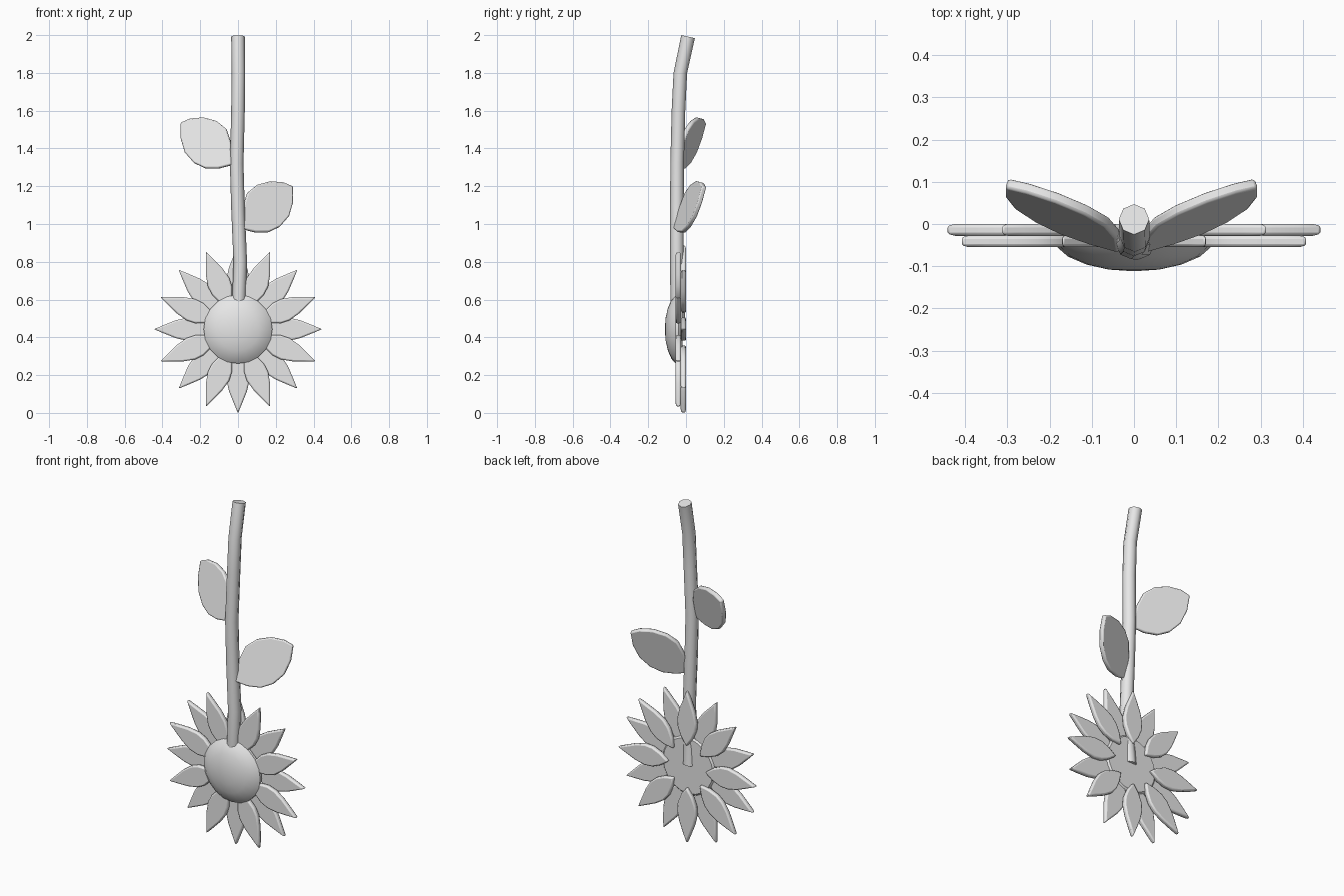
import bpy, bmesh, math
from mathutils import Matrix, Vector

cube = bpy.data.objects.get("Cube")
if cube:
    bpy.data.objects.remove(cube)

grey = bpy.data.materials.new("light_grey")
grey.use_nodes = True
grey.diffuse_color = (0.8, 0.8, 0.8, 1)
grey.node_tree.nodes["Principled BSDF"].inputs["Base Color"].default_value = (0.8, 0.8, 0.8, 1)

FLOWER = Vector((0, 0, 0.443))


def finish(name, bm, angle, bevel=0):
    """Turn a bmesh into a shaded object, optionally with softened rims."""
    bmesh.ops.recalc_face_normals(bm, faces=bm.faces)
    mesh = bpy.data.meshes.new(name)
    bm.to_mesh(mesh)
    bm.free()
    mesh.materials.append(grey)
    obj = bpy.data.objects.new(name, mesh)
    bpy.context.collection.objects.link(obj)
    if bevel:
        mod = obj.modifiers.new("soft_rim", "BEVEL")
        mod.width, mod.segments = bevel, 2
        mod.limit_method, mod.angle_limit = "ANGLE", math.radians(60)
    bpy.ops.object.select_all(action="DESELECT")
    bpy.context.view_layer.objects.active = obj
    obj.select_set(True)
    bpy.ops.object.shade_smooth_by_angle(angle=math.radians(angle))
    return obj


def loft(rings):
    """Skin a list of equal rings and cap both ends."""
    bm = bmesh.new()
    loops = [[bm.verts.new(p) for p in ring] for ring in rings]
    n = len(loops[0])
    for a, b in zip(loops, loops[1:]):
        for i in range(n):
            j = (i + 1) % n
            bm.faces.new((a[i], a[j], b[j], b[i]))
    bm.faces.new(loops[0])
    bm.faces.new(loops[-1])
    return bm


def slab(outline, offset):
    """Flat plate of the outline, thickened both ways along offset."""
    return loft([[Vector(p) + offset * s for p in outline] for s in (-1, 1)])


# Petals: two staggered layers of eight
half = [(0.17, 0.036), (0.22, 0.057), (0.27, 0.061), (0.33, 0.047), (0.39, 0.023)]
profile = [(0.12, 0)] + half + [(0.445, 0)] + [(r, -w) for r, w in reversed(half)]
for i in range(16):
    layer, y = ("back", -0.014) if i % 2 == 0 else ("front", -0.041)
    bm = slab([(r, y, w) for r, w in profile], Vector((0, 0.014, 0)))
    turn = Matrix.Rotation(-i * math.tau / 16, 4, "Y")
    bm.transform(Matrix.Translation(FLOWER) @ turn)
    finish(f"{layer}_petal_{i // 2 + 1}", bm, 40, 0.008)

# Domed flower centre
dome = [(0.16, -0.018), (0.182, -0.04), (0.182, -0.055), (0.157, -0.077),
        (0.113, -0.096), (0.06, -0.108), (0.015, -0.111)]
rings = [[FLOWER + Vector((r * math.cos(a), y, r * math.sin(a)))
          for a in (k * math.tau / 20 for k in range(20))] for r, y in dome]
finish("flower_centre", loft(rings), 40)

# Bent eight-sided stem, with the top end cut at a slant
path = [(0, -0.036, 0.45), (0.005, -0.047, 0.6), (0.012, -0.048, 0.8), (0, -0.048, 1.08),
        (-0.007, -0.047, 1.32), (0, -0.04, 1.6), (0.002, -0.03, 1.8), (0, 0.011, 1.992)]
rings = []
for x, y, z in path:
    slant = 0.22 if z > 1.9 else 0
    rings.append([(x + 0.036 * math.cos(a), y + 0.036 * math.sin(a),
                   z - slant * 0.036 * math.sin(a))
                  for a in (k * math.tau / 8 for k in range(8))])
finish("stem", loft(rings), 50)

# Leaves: the same tilted plate, mirrored and raised for the right one
leaf = [(0.02, 0.975), (0.09, 0.957), (0.16, 0.957), (0.22, 0.985), (0.268, 1.04),
        (0.29, 1.115), (0.29, 1.197), (0.24, 1.219), (0.17, 1.225), (0.1, 1.206),
        (0.05, 1.165), (0.025, 1.09)]
slope_x, slope_z = 0.35, 0.27
normal = Vector((-slope_x, 1, -slope_z)).normalized()
for name, side, dx, dz in (("left_leaf", 1, 0, 0), ("right_leaf", -1, 0.012, 0.338)):
    points = [(x, -0.052 + slope_x * (x - 0.04) + slope_z * (z - 0.97), z) for x, z in leaf]
    bm = slab(points, normal * 0.013)
    bm.transform(Matrix.Diagonal((side, 1, 1, 1)) @ Matrix.Translation((dx, 0, dz)))
    finish(name, bm, 40, 0.007)
